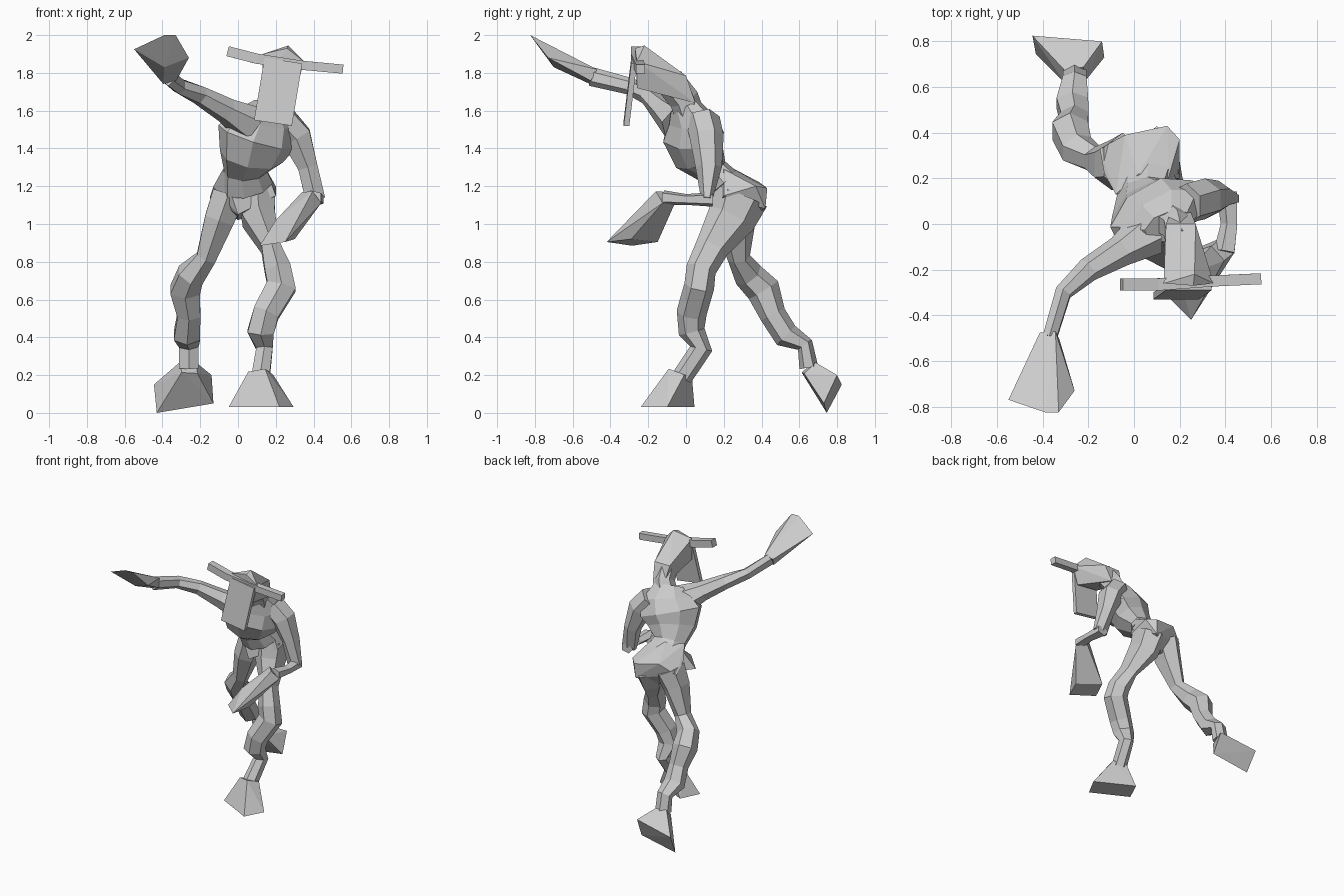
import bpy
import bmesh
from math import cos, sin, pi, radians
from mathutils import Vector

default_cube = bpy.data.objects.get("Cube")
if default_cube:
    bpy.data.objects.remove(default_cube, do_unlink=True)

# One pale stone colour for the whole figure
stone = bpy.data.materials.new("pale_grey")
stone.use_nodes = True
colour = (0.6, 0.6, 0.6, 1)
stone.diffuse_color = colour
stone.node_tree.nodes["Principled BSDF"].inputs["Base Color"].default_value = colour


def finish(name, bm):
    """Turn a bmesh into a flat-shaded object."""
    bmesh.ops.recalc_face_normals(bm, faces=bm.faces[:])
    mesh = bpy.data.meshes.new(name)
    bm.to_mesh(mesh)
    bm.free()
    mesh.materials.append(stone)
    obj = bpy.data.objects.new(name, mesh)
    bpy.context.collection.objects.link(obj)
    return obj


def ring(centre, tangent, side, a, b, sides):
    """Points of an elliptical section across the tangent."""
    tangent = tangent.normalized()
    u = (side - tangent * side.dot(tangent)).normalized()
    v = tangent.cross(u)
    angles = [2 * pi * (i + 0.5) / sides for i in range(sides)]
    return [centre + u * (a * cos(t)) + v * (b * sin(t)) for t in angles]


def loft(name, sections, sides=6, side=(1, 0, 0)):
    """Skin a limb through sections of centre, half width and half depth."""
    bm = bmesh.new()
    side = Vector(side)
    centres = [Vector(s[:3]) for s in sections]
    last = len(sections) - 1
    rings = []
    for i, section in enumerate(sections):
        tangent = centres[min(i + 1, last)] - centres[max(i - 1, 0)]
        points = ring(centres[i], tangent, side, section[3], section[4], sides)
        rings.append([bm.verts.new(p) for p in points])
    for low, high in zip(rings, rings[1:]):
        for i in range(sides):
            j = (i + 1) % sides
            bm.faces.new((low[i], low[j], high[j], high[i]))
    bm.faces.new(rings[0][::-1])
    bm.faces.new(rings[-1])
    return finish(name, bm)


def hull(name, points):
    """Wrap a faceted block around a few corner points."""
    bm = bmesh.new()
    for p in points:
        bm.verts.new(p)
    result = bmesh.ops.convex_hull(bm, input=bm.verts[:])
    unused = [v for v in result["geom_interior"] if isinstance(v, bmesh.types.BMVert)]
    bmesh.ops.delete(bm, geom=unused, context="VERTS")
    bmesh.ops.dissolve_limit(bm, angle_limit=radians(2), verts=bm.verts[:], edges=bm.edges[:])
    return finish(name, bm)


def paddle(name, joint, size, corners, extra=()):
    """Flared hand or foot: a small joint section widening to flat corners."""
    joint = Vector(joint)
    corners = [Vector(c) for c in corners]
    middle = sum(corners, Vector()) / len(corners)
    wide = corners[1] - corners[0]
    start = ring(joint, middle - joint, wide, size, size, 4)
    return hull(name, start + corners + list(extra))


# Torso, twisted so that the left shoulder sits further back
twist = (cos(radians(25)), sin(radians(25)), 0)
loft("torso", [
    (.05, .2, 1.2, .14, .1),
    (.04, .14, 1.28, .12, .08),
    (.07, .07, 1.36, .18, .13),
    (.1, .04, 1.46, .23, .15),
    (.14, .03, 1.55, .19, .11),
    (.15, -.01, 1.63, .11, .07),
], 8, twist)

hull("pelvis", [
    (-.08, .13, 1.29), (.15, .2, 1.29), (.02, .22, 1.31),
    (-.13, .22, 1.2), (-.15, .33, 1.14), (-.04, .39, 1.22), (.145, .43, 1.19),
    (.2, .37, 1.2), (.2, .2, 1.15), (.14, .42, 1.08), (0, .13, 1.05), (0, .3, 1.02),
])

# Head, neck and the mask with its crossbar
loft("neck", [
    (.15, .03, 1.55, .1, .08),
    (.19, -.01, 1.66, .07, .08),
    (.21, -.09, 1.76, .07, .08),
], 6)

hull("head", [
    (.265, -.22, 1.945), (.26, -.27, 1.93),
    (.13, -.26, 1.9), (.35, -.26, 1.86),
    (.13, -.26, 1.74), (.31, -.26, 1.72),
    (.14, 0, 1.785), (.27, 0, 1.785),
    (.16, .05, 1.64), (.25, .05, 1.64),
])

plate = [(.14, -.26, 1.88), (.34, -.26, 1.85), (.285, -.3, 1.52), (.085, -.3, 1.55)]
hull("face_mask", plate + [(x, y - .03, z) for x, y, z in plate])

loft("crossbar", [
    (-.055, -.265, 1.915, .038, .038),
    (.1, -.265, 1.875, .038, .038),
    (.34, -.25, 1.84, .034, .034),
    (.555, -.24, 1.82, .034, .034),
], 4, (0, 1, 0))

# Left arm, bent and hanging
loft("left_upper_arm", [
    (.23, .09, 1.55, .09, .09),
    (.31, .11, 1.46, .09, .09),
    (.37, .12, 1.3, .06, .07),
    (.41, .11, 1.13, .06, .03),
], 6)

loft("left_forearm", [
    (.41, .14, 1.13, .05, .04),
    (.42, 0, 1.13, .04, .03),
    (.4, -.12, 1.14, .05, .04),
], 5)

paddle("left_hand", (.39, -.11, 1.14), .06, [
    (.115, -.285, .885), (.25, -.42, .905), (.3, -.29, .92), (.17, -.15, .905),
], [(.2, -.24, 1.02)])

# Right arm, stretched forward and up
loft("right_arm", [
    (.06, -.04, 1.53, .11, .1),
    (-.06, -.12, 1.6, .07, .07),
    (-.2, -.2, 1.68, .055, .05),
    (-.31, -.3, 1.73, .04, .045),
    (-.37, -.5, 1.78, .035, .05),
], 6)

paddle("right_hand", (-.37, -.49, 1.78), .05, [
    (-.55, -.77, 1.925), (-.39, -.825, 2), (-.33, -.825, 2),
    (-.26, -.73, 1.88), (-.39, -.7, 1.83),
])

# Left leg, carrying the weight
loft("left_leg", [
    (.1, .29, 1.15, .11, .15),
    (.11, .24, 1.03, .1, .13),
    (.17, .14, .88, .055, .09),
    (.21, .08, .76, .08, .08),
    (.23, .07, .67, .09, .08),
    (.15, .03, .53, .08, .08),
    (.12, .03, .43, .08, .07),
    (.14, .08, .34, .05, .06),
    (.12, -.02, .19, .055, .055),
], 6)

paddle("left_foot", (.12, -.03, .21), .07, [
    (-.05, -.1, .03), (.22, -.24, .03), (.295, -.1, .03), (.02, .045, .03),
])

# Right leg, trailing behind on its toes
loft("right_leg", [
    (-.05, .27, 1.15, .1, .13),
    (-.1, .26, 1.02, .09, .11),
    (-.17, .28, .82, .06, .06),
    (-.25, .33, .73, .08, .08),
    (-.28, .41, .65, .09, .09),
    (-.26, .46, .52, .07, .07),
    (-.27, .53, .41, .08, .07),
    (-.26, .63, .36, .06, .045),
    (-.26, .65, .24, .06, .05),
], 6)

paddle("right_foot", (-.26, .65, .24), .06, [
    (-.43, .745, 0), (-.13, .73, .05), (-.14, .8, .2), (-.445, .825, .15),
])
